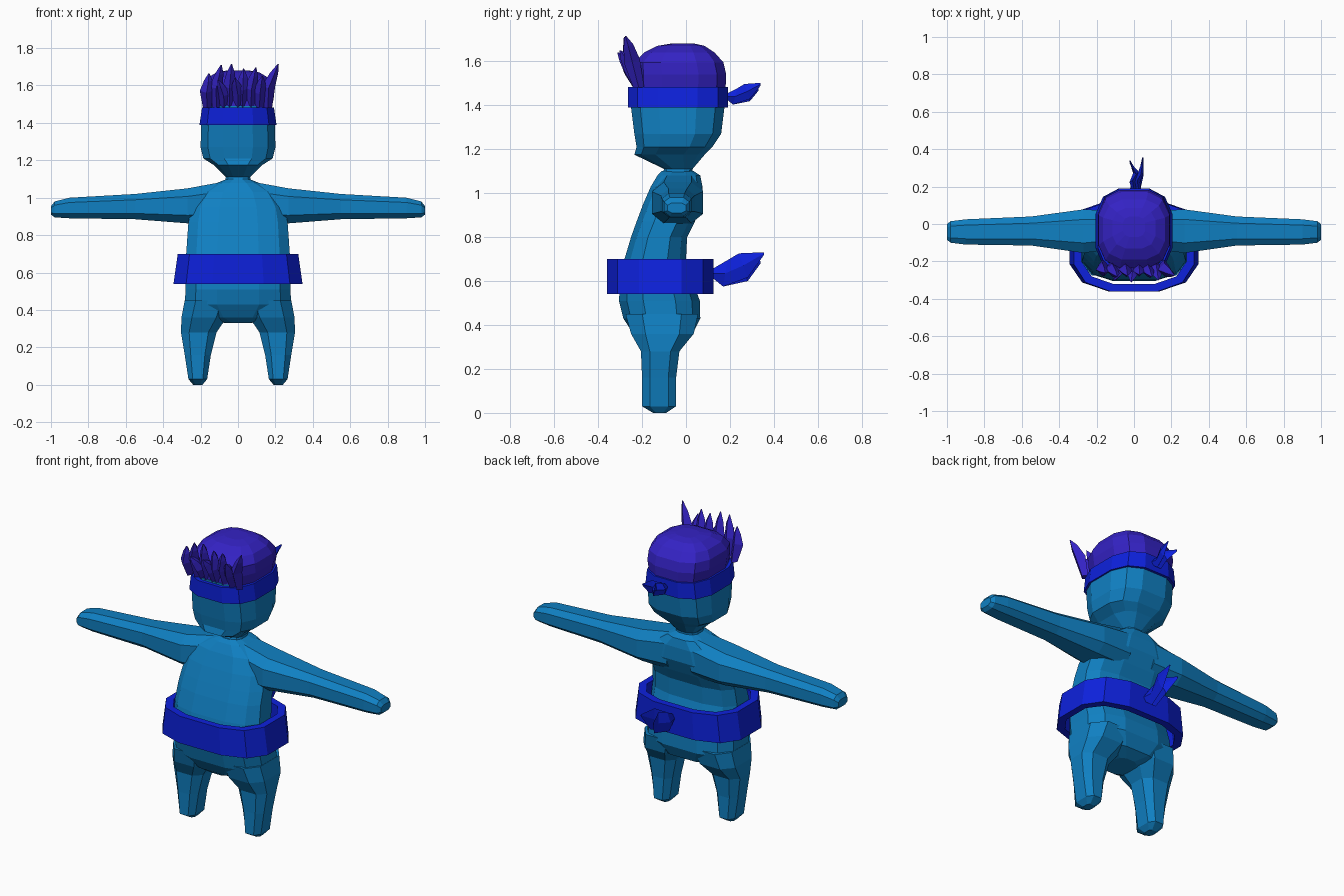
import bpy, bmesh, math
from mathutils import Vector

if "Cube" in bpy.data.objects:
    bpy.data.objects.remove(bpy.data.objects["Cube"])


def material(name, rgb):
    m = bpy.data.materials.new(name)
    m.diffuse_color = (*rgb, 1)
    m.use_nodes = True
    m.node_tree.nodes["Principled BSDF"].inputs["Base Color"].default_value = m.diffuse_color
    return m


SKIN = material("sky blue body", (0.005, 0.215, 0.54))
CLOTH = material("royal blue cloth", (0.004, 0.015, 0.72))
HAIR = material("violet hair", (0.034, 0.016, 0.55))


def oval(u0, u1, v0, v1, n, e=0.7):
    """Squarish oval filling the given 2D bounds."""
    sp = lambda t: math.copysign(abs(t) ** e, t)
    pts = [(2 * i + 1) * math.pi / n for i in range(n)]
    pts = [(sp(math.cos(a)), sp(math.sin(a))) for a in pts]
    mu, mv = max(p[0] for p in pts), max(p[1] for p in pts)
    return [((u0 + u1) / 2 + p[0] / mu * (u1 - u0) / 2,
             (v0 + v1) / 2 + p[1] / mv * (v1 - v0) / 2) for p in pts]


def flat_ring(z, x0, x1, y0, y1, n=12, e=0.7):
    return [Vector((x, y, z)) for x, y in oval(x0, x1, y0, y1, n, e)]


def loft(name, rings, mat, closed=False):
    """Skin over rings; ends are capped unless the loft closes on itself."""
    bm = bmesh.new()
    loops = [[bm.verts.new(p) for p in r] for r in rings]
    n = len(loops[0])
    for k in range(len(loops) if closed else len(loops) - 1):
        a, b = loops[k], loops[(k + 1) % len(loops)]
        for i in range(n):
            j = (i + 1) % n
            bm.faces.new((a[i], a[j], b[j], b[i]))
    if not closed:
        bm.faces.new(loops[0])
        bm.faces.new(loops[-1])
    bmesh.ops.recalc_face_normals(bm, faces=bm.faces)
    me = bpy.data.meshes.new(name)
    bm.to_mesh(me)
    bm.free()
    me.materials.append(mat)
    ob = bpy.data.objects.new(name, me)
    bpy.context.collection.objects.link(ob)
    return ob


def blade(name, path, mat):
    """Pointed four-sided strand; path rows are x, y, z, half x, half y, half z."""
    rings = []
    for x, y, z, a, b, c in path:
        o = Vector((x, y, z))
        rings.append([o + Vector((a, 0, 0)), o + Vector((0, b, c)),
                      o - Vector((a, 0, 0)), o - Vector((0, b, c))])
    return loft(name, rings, mat)


# Torso: height, half width, front, back
torso = loft("body", [flat_ring(z, -w, w, f, b) for z, w, f, b in [
    (0.33, 0.07, -0.20, -0.03), (0.36, 0.20, -0.24, 0.03),
    (0.43, 0.285, -0.285, 0.065), (0.51, 0.28, -0.305, 0.063),
    (0.60, 0.28, -0.30, 0.03), (0.70, 0.277, -0.28, 0.0),
    (0.80, 0.27, -0.25, 0.005), (0.87, 0.265, -0.225, 0.04),
    (0.95, 0.25, -0.195, 0.075), (1.03, 0.20, -0.16, 0.075),
    (1.08, 0.11, -0.13, 0.065), (1.10, 0.06, -0.11, 0.035)]], SKIN)

limbs = []
for s, side in ((1, "right"), (-1, "left")):
    # Arms: distance out, bottom, top, front, back
    limbs.append(loft(side + "_arm", [
        [Vector((s * x, y, z)) for y, z in oval(f, b, lo, hi, 8)]
        for x, lo, hi, f, b in [
            (0.08, 0.86, 1.085, -0.13, 0.07), (0.27, 0.863, 1.05, -0.155, 0.078),
            (0.55, 0.885, 1.02, -0.115, 0.04), (0.90, 0.89, 1.0, -0.11, 0.025),
            (0.98, 0.895, 0.98, -0.10, 0.015), (1.0, 0.91, 0.955, -0.085, 0.0)]], SKIN))
    # Legs: height, inner, outer, front, back
    limbs.append(loft(side + "_leg", [
        [Vector((s * x, y, z)) for x, y in oval(i, o, f, b, 8)]
        for z, i, o, f, b in [
            (0.0, 0.19, 0.24, -0.15, -0.09), (0.03, 0.165, 0.265, -0.20, -0.045),
            (0.16, 0.145, 0.285, -0.20, -0.045), (0.28, 0.115, 0.305, -0.205, -0.03),
            (0.36, 0.06, 0.302, -0.25, 0.035), (0.45, 0.03, 0.285, -0.275, 0.055)]], SKIN))

# Head with a tapered jaw and a slight dent above the chin
limbs.append(loft("head", [flat_ring(z, -w, w, f, b) for z, w, f, b in [
    (1.08, 0.07, -0.11, 0.03), (1.11, 0.065, -0.10, 0.03),
    (1.175, 0.13, -0.235, 0.085), (1.21, 0.185, -0.225, 0.12),
    (1.27, 0.20, -0.235, 0.16), (1.39, 0.197, -0.25, 0.175),
    (1.49, 0.178, -0.24, 0.18)]], SKIN))

# Join limbs and head into one skin
bpy.context.view_layer.objects.active = torso
for part in limbs:
    mod = torso.modifiers.new("join", "BOOLEAN")
    mod.operation, mod.solver, mod.object = "UNION", "EXACT", part
    bpy.ops.object.modifier_apply(modifier=mod.name)
    bpy.data.objects.remove(part)

# Belt and headband: hollow loops, wider at the lower edge
def band(name, z0, z1, w0, w1, f, b, t):
    loft(name, [flat_ring(z, -w + k, w - k, f + k, b - k) for z, w, k in [
        (z0, w0, 0), (z1, w1, 0), (z1, w1, t), (z0, w0, t)]], CLOTH, closed=True)


band("belt", 0.54, 0.70, 0.345, 0.322, -0.36, 0.125, 0.04)
band("headband", 1.39, 1.483, 0.206, 0.192, -0.265, 0.19, 0.02)

# Knotted cloth tails: two wavy leaves behind each band
for name, y0, z0, length, size in (("belt", 0.12, 0.635, 0.235, 1.0),
                                   ("headband", 0.185, 1.44, 0.155, 0.62)):
    for s, x0 in ((-1, 0.0), (1, 0.025)):
        rise = 0.09 * size if s > 0 else 0.05 * size
        blade(name + ("_tail_left" if s < 0 else "_tail_right"), [
            (x0, y0, z0, 0.012, 0, 0.02 * size),
            (x0 - 0.008, y0 + length * 0.25, z0, 0.016, 0.01, 0.06 * size),
            (x0 + 0.012, y0 + length * 0.6, z0 + rise * 0.4, 0.014, -0.02 * size, 0.055 * size),
            (x0 + s * 0.022, y0 + length * (1 if s > 0 else 0.93), z0 + rise,
             0.003, 0, 0.006)], CLOTH)

# Hair cap
loft("hair", [flat_ring(z, -w, w, f, b) for z, w, f, b in [
    (1.475, 0.18, -0.235, 0.18), (1.54, 0.192, -0.235, 0.183),
    (1.595, 0.19, -0.235, 0.17), (1.64, 0.165, -0.19, 0.13),
    (1.67, 0.115, -0.13, 0.085), (1.68, 0.06, -0.07, 0.04)]], HAIR)

# Spiky fringe: base x, tip x, tip y, tip z
for i, (x, tx, ty, tz) in enumerate([
        (-0.165, -0.155, -0.26, 1.665), (-0.115, -0.09, -0.28, 1.71),
        (-0.075, -0.105, -0.30, 1.63), (-0.045, -0.035, -0.275, 1.715),
        (0.0, -0.015, -0.31, 1.64), (0.025, 0.03, -0.27, 1.69),
        (0.07, 0.095, -0.28, 1.695), (0.115, 0.13, -0.30, 1.65),
        (0.16, 0.215, -0.275, 1.715)]):
    z_mid = 1.48 + (tz - 1.48) * 0.5
    blade("fringe_spike_%d" % (i + 1), [
        (x, -0.215, 1.48, 0.022, 0.025, 0),
        (x * 1.02, -0.245, z_mid, 0.036, 0.035, 0.012),
        (x * 0.4 + tx * 0.6, ty * 0.5 - 0.125, z_mid * 0.4 + tz * 0.6, 0.022, 0.022, 0.01),
        (tx, ty, tz, 0.003, 0.003, 0)], HAIR)
